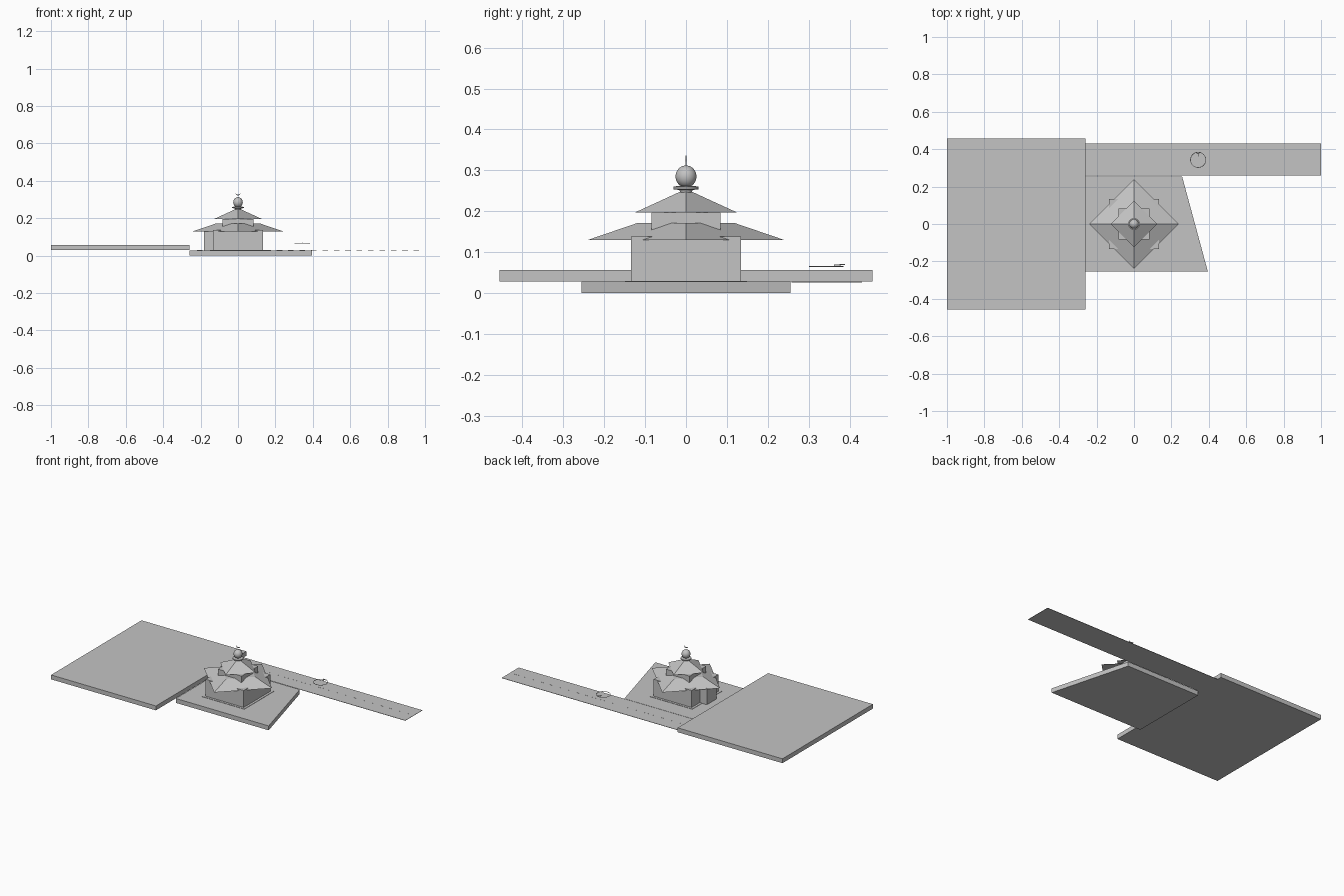
import bpy, bmesh, math
from mathutils import Vector

old = bpy.data.objects.get("Cube")
if old:
    bpy.data.objects.remove(old, do_unlink=True)

stone = bpy.data.materials.new("stone_grey")
GREY = (0.55, 0.55, 0.55, 1)
stone.diffuse_color = GREY
stone.use_nodes = True
stone.node_tree.nodes["Principled BSDF"].inputs["Base Color"].default_value = GREY


def finish(name, bm, smooth=False):
    """Turn a bmesh into a named object."""
    bmesh.ops.recalc_face_normals(bm, faces=bm.faces)
    mesh = bpy.data.meshes.new(name)
    bm.to_mesh(mesh)
    bm.free()
    mesh.materials.append(stone)
    obj = bpy.data.objects.new(name, mesh)
    bpy.context.collection.objects.link(obj)
    if smooth:
        bpy.ops.object.select_all(action='DESELECT')
        obj.select_set(True)
        bpy.context.view_layer.objects.active = obj
        bpy.ops.object.shade_smooth_by_angle(angle=math.radians(35))
    return obj


def prism(name, outline, z0, z1):
    """Extrude a flat outline upward."""
    bm = bmesh.new()
    face = bm.faces.new([bm.verts.new((x, y, z0)) for x, y in outline])
    top = bmesh.ops.extrude_face_region(bm, geom=[face])["geom"]
    bmesh.ops.translate(bm, vec=(0, 0, z1 - z0),
                        verts=[v for v in top if isinstance(v, bmesh.types.BMVert)])
    return finish(name, bm)


def box(name, x0, x1, y0, y1, z0, z1):
    return prism(name, [(x0, y0), (x1, y0), (x1, y1), (x0, y1)], z0, z1)


def lathe(name, profile, sides, smooth=False):
    """Spin a (radius, height) profile round the z axis."""
    bm = bmesh.new()
    rings = []
    for r, z in profile:
        rings.append([bm.verts.new((r * math.cos(math.tau * i / sides),
                                    r * math.sin(math.tau * i / sides), z))
                      for i in range(sides)])
    for a, b in zip(rings, rings[1:]):
        for i in range(sides):
            j = (i + 1) % sides
            bm.faces.new((a[i], a[j], b[j], b[i]))
    bm.faces.new(rings[0])
    bm.faces.new(rings[-1])
    return finish(name, bm, smooth)


def crescent(name, centre, radius, thick, up):
    """Thin moon shape whose horns point along the up axis."""
    n = 12
    outer, inner = [], []
    for i in range(n + 1):
        a = math.pi + math.pi * i / n
        outer.append((radius * math.cos(a), radius * math.sin(a)))
        inner.append((radius * math.cos(a), 0.6 * radius * math.sin(a)))
    side = Vector((1, 0, 0)).cross(up) * thick / 2
    bm = bmesh.new()
    face = bm.faces.new([bm.verts.new(Vector(centre) + Vector((u, 0, 0)) + up * v - side)
                         for u, v in outer + inner[-2:0:-1]])
    new = bmesh.ops.extrude_face_region(bm, geom=[face])["geom"]
    bmesh.ops.translate(bm, vec=side * 2,
                        verts=[v for v in new if isinstance(v, bmesh.types.BMVert)])
    return finish(name, bm)


# Ground pieces
box("courtyard_slab", -1, -0.26, -0.456, 0.456, 0.029, 0.057)
prism("base_platform", [(-0.26, -0.255), (0.395, -0.255), (0.257, 0.255), (-0.26, 0.255)], 0, 0.028)
box("road", -0.26, 1, 0.258, 0.43, 0.0265, 0.0285)
for i in range(20):
    x = -0.22 + i * 0.061
    box("road_dash", x, x + 0.03, 0.343, 0.347, 0.0285, 0.029)

# Building walls
box("floor_plate", -0.149, 0.149, -0.149, 0.149, 0.028, 0.03)
box("main_walls", -0.134, 0.134, -0.134, 0.134, 0.028, 0.138)
box("side_porch", -0.182, -0.134, -0.05, 0.05, 0.028, 0.133)
box("upper_walls", -0.084, 0.084, -0.084, 0.084, 0.138, 0.197)

# Diamond-shaped roofs
lathe("lower_roof", [(0.24, 0.13), (0.12, 0.171)], 4)
lathe("upper_roof", [(0.125, 0.197), (0.01, 0.25)], 4)

# Dome and finial
lathe("dome_collar", [(0.014, 0.245), (0.016, 0.252), (0.031, 0.254), (0.031, 0.26), (0.02, 0.262)],
      32, True)
ball = [(0.0255 * math.cos(a), 0.285 + 0.027 * math.sin(a))
        for a in (math.radians(d) for d in range(-70, 90, 10))]
lathe("dome", ball + [(0.001, 0.312)], 32, True)
lathe("finial_stem", [(0.0015, 0.308), (0.001, 0.324)], 8, True)
crescent("finial_crescent", (0, 0, 0.336), 0.014, 0.002, Vector((0, 0, 1)))

# Floating ring with a small crescent beside the road centre
bpy.ops.mesh.primitive_torus_add(location=(0.343, 0.343, 0.065), major_radius=0.041,
                                 minor_radius=0.0015, major_segments=40, minor_segments=6)
ring = bpy.context.object
ring.name = "floating_ring"
ring.data.materials.append(stone)
bpy.ops.object.shade_smooth_by_angle()
crescent("ring_crescent", (0.343, 0.388, 0.07), 0.013, 0.0015, Vector((0, 1, 0)))
box("ring_stem", 0.3415, 0.3445, 0.362, 0.378, 0.065, 0.07)
